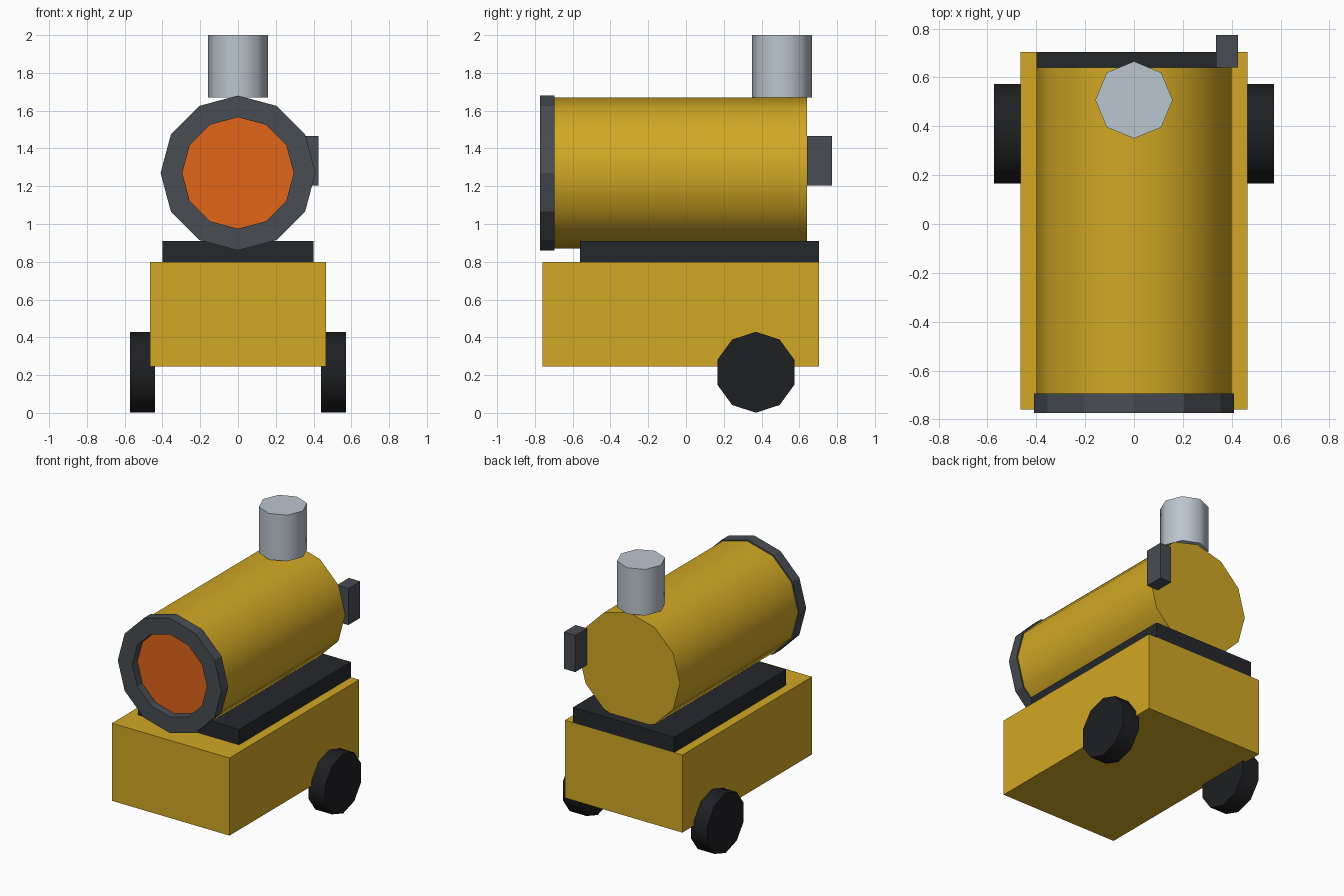
import bpy, bmesh
from math import pi, sin, cos
from mathutils import Matrix

if "Cube" in bpy.data.objects:
    bpy.data.objects.remove(bpy.data.objects["Cube"])


def material(name, color):
    m = bpy.data.materials.new(name)
    m.diffuse_color = (*color, 1)
    m.use_nodes = True
    m.node_tree.nodes["Principled BSDF"].inputs["Base Color"].default_value = m.diffuse_color
    return m


YELLOW = material("yellow paint", (0.64, 0.39, 0.018))
BLACK = material("black rubber", (0.013, 0.014, 0.016))
DARK = material("dark mount", (0.018, 0.021, 0.025))
STEEL = material("dark steel", (0.065, 0.073, 0.085))
SILVER = material("light metal", (0.50, 0.56, 0.62))
ORANGE = material("orange glow", (0.76, 0.13, 0.01))


def finish(name, bm, mat, smooth=False):
    bmesh.ops.recalc_face_normals(bm, faces=bm.faces)
    me = bpy.data.meshes.new(name)
    bm.to_mesh(me)
    bm.free()
    me.materials.append(mat)
    ob = bpy.data.objects.new(name, me)
    bpy.context.collection.objects.link(ob)
    if smooth:
        # smooth round walls, flat caps
        for p in me.polygons:
            p.use_smooth = len(p.vertices) == 4
        bpy.ops.object.select_all(action='DESELECT')
        ob.select_set(True)
        bpy.context.view_layer.objects.active = ob
        bpy.ops.object.shade_smooth_by_angle(angle=pi / 3)
    return ob


def box(name, lo, hi, mat):
    bm = bmesh.new()
    size = [b - a for a, b in zip(lo, hi)]
    mid = [(a + b) / 2 for a, b in zip(lo, hi)]
    bmesh.ops.create_cube(bm, size=1, matrix=Matrix.Translation(mid) @ Matrix.Diagonal((*size, 1)))
    return finish(name, bm, mat)


def prism(name, place, sides, r, start, end, mat, smooth=True):
    """Closed n-sided cylinder; place(u, v, w) maps section and axis to space."""
    bm = bmesh.new()
    loops = [[bm.verts.new(place(r * sin(2 * pi * i / sides), r * cos(2 * pi * i / sides), w))
              for i in range(sides)] for w in (start, end)]
    for i in range(sides):
        j = (i + 1) % sides
        bm.faces.new((loops[0][i], loops[0][j], loops[1][j], loops[1][i]))
    for loop in loops:
        bm.faces.new(loop)
    return finish(name, bm, mat, smooth)


# Base cart and mounting plate
box("body", (-0.465, -0.76, 0.245), (0.465, 0.705, 0.80), YELLOW)
box("mounting_plate", (-0.40, -0.56, 0.80), (0.40, 0.705, 0.91), DARK)

# Wheels
for side, label in ((-1, "left"), (1, "right")):
    prism(label + "_wheel", lambda u, v, w, s=side: (s * w, 0.37 + u, 0.215 + v),
          10, 0.214, 0.44, 0.573, BLACK)


# Barrel and glowing outlet, along y
def along_y(u, v, w):
    return (u, w, 1.27 + v)


prism("barrel", along_y, 12, 0.40, -0.70, 0.64, YELLOW)
prism("outlet_glow", along_y, 12, 0.298, -0.715, -0.70, ORANGE, False)

# Outlet ring: rectangular section swept round the barrel mouth
bm = bmesh.new()
section = [(0.41, -0.773), (0.41, -0.695), (0.295, -0.695), (0.295, -0.773)]
rings = [[bm.verts.new(along_y(r * sin(pi * i / 6), r * cos(pi * i / 6), y)) for r, y in section]
         for i in range(12)]
for i in range(12):
    a, b = rings[i], rings[(i + 1) % 12]
    for k in range(4):
        n = (k + 1) % 4
        bm.faces.new((a[k], b[k], b[n], a[n]))
finish("outlet_ring", bm, STEEL)

# Chimney and rear control box
prism("chimney", lambda u, v, w: (u, 0.508 + v, w), 8, 0.158, 1.67, 2.0, SILVER)
box("control_box", (0.335, 0.64, 1.205), (0.425, 0.773, 1.467), STEEL)
